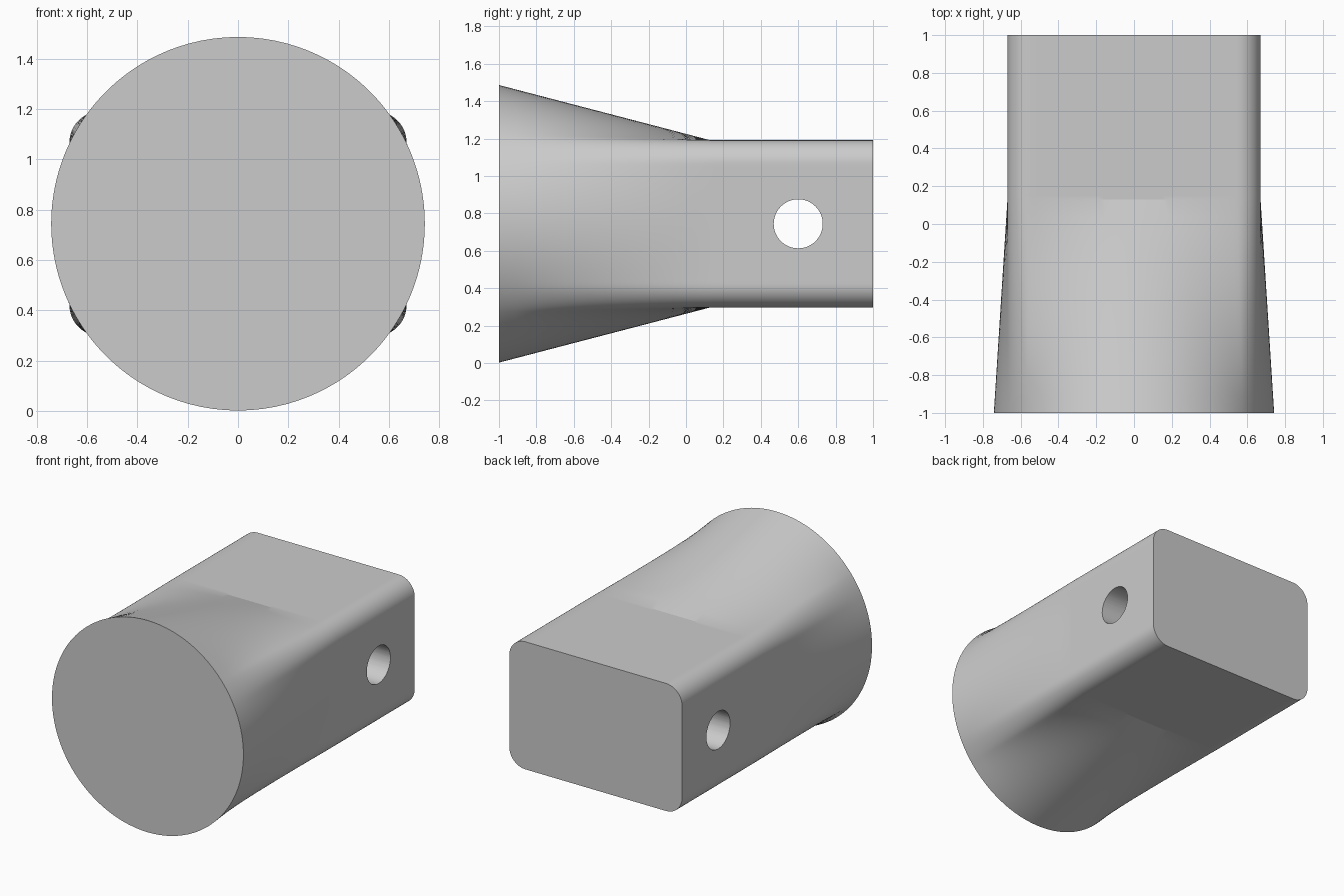
import bpy, bmesh
from math import pi, sin, cos, atan2
from mathutils import Matrix

if "Cube" in bpy.data.objects:
    bpy.data.objects.remove(bpy.data.objects["Cube"])

MID_Z = 0.744
RADIUS = 0.742
HALF_W, HALF_H, CORNER = 0.67, 0.447, 0.125
NECK_Y = 0.13

grey = bpy.data.materials.new("light_grey")
grey.use_nodes = True
colour = (0.6, 0.6, 0.6, 1)
grey.diffuse_color = colour
grey.node_tree.nodes["Principled BSDF"].inputs["Base Color"].default_value = colour


def rounded_rectangle(flat_steps=36, arc_steps=12):
    """Outline running anticlockwise in x and z, with subdivided flats."""
    a, b = HALF_W - CORNER, HALF_H - CORNER
    centres = [(a, b), (-a, b), (-a, -b), (a, -b)]
    points = []
    for k, (cx, cz) in enumerate(centres):
        for i in range(arc_steps + 1):
            t = (k + i / arc_steps) * pi / 2
            points.append((cx + CORNER * cos(t), cz + CORNER * sin(t)))
        # flat run to the start of the next corner
        x0, z0 = points[-1]
        t = (k + 1) * pi / 2
        nx, nz = centres[(k + 1) % 4]
        x1, z1 = nx + CORNER * cos(t), nz + CORNER * sin(t)
        for i in range(1, flat_steps):
            f = i / flat_steps
            points.append((x0 + (x1 - x0) * f, z0 + (z1 - z0) * f))
    return points


def make_object(name, bm):
    bmesh.ops.recalc_face_normals(bm, faces=bm.faces)
    mesh = bpy.data.meshes.new(name)
    bm.to_mesh(mesh)
    bm.free()
    mesh.materials.append(grey)
    obj = bpy.data.objects.new(name, mesh)
    bpy.context.collection.objects.link(obj)
    return obj


# Body: round front lofted into a rounded rectangular shank
rect = rounded_rectangle()
angles = [atan2(z, x) for x, z in rect]
steps = 12
sections = [(-1 + (NECK_Y + 1) * i / steps, i / steps) for i in range(steps + 1)]
sections += [(NECK_Y + 0.02, 1), (1, 1)]

bm = bmesh.new()
rings = []
for y, f in sections:
    rings.append([bm.verts.new((
        RADIUS * cos(t) * (1 - f) + x * f,
        y,
        MID_Z + RADIUS * sin(t) * (1 - f) + z * f))
        for (x, z), t in zip(rect, angles)])
for a, b in zip(rings, rings[1:]):
    for i in range(len(a)):
        j = (i + 1) % len(a)
        bm.faces.new((a[i], a[j], b[j], b[i]))
bm.faces.new(rings[0])
bm.faces.new(rings[-1])
body = make_object("adapter_body", bm)

# Cross hole through the shank
bm = bmesh.new()
bmesh.ops.create_cone(
    bm, cap_ends=True, segments=64, radius1=0.131, radius2=0.131, depth=2,
    matrix=Matrix.Translation((0, 0.6, MID_Z)) @ Matrix.Rotation(pi / 2, 4, "Y"))
cutter = make_object("hole_cutter", bm)
cutter.hide_render = True

cut = body.modifiers.new("cross_hole", "BOOLEAN")
cut.operation = "DIFFERENCE"
cut.solver = "EXACT"
cut.object = cutter
bpy.ops.object.select_all(action="DESELECT")
body.select_set(True)
bpy.context.view_layer.objects.active = body
bpy.ops.object.modifier_apply(modifier=cut.name)
bpy.data.objects.remove(cutter)

# Smooth curves, sharp rims and neck crease
bpy.ops.object.shade_smooth_by_angle(angle=pi / 15)
